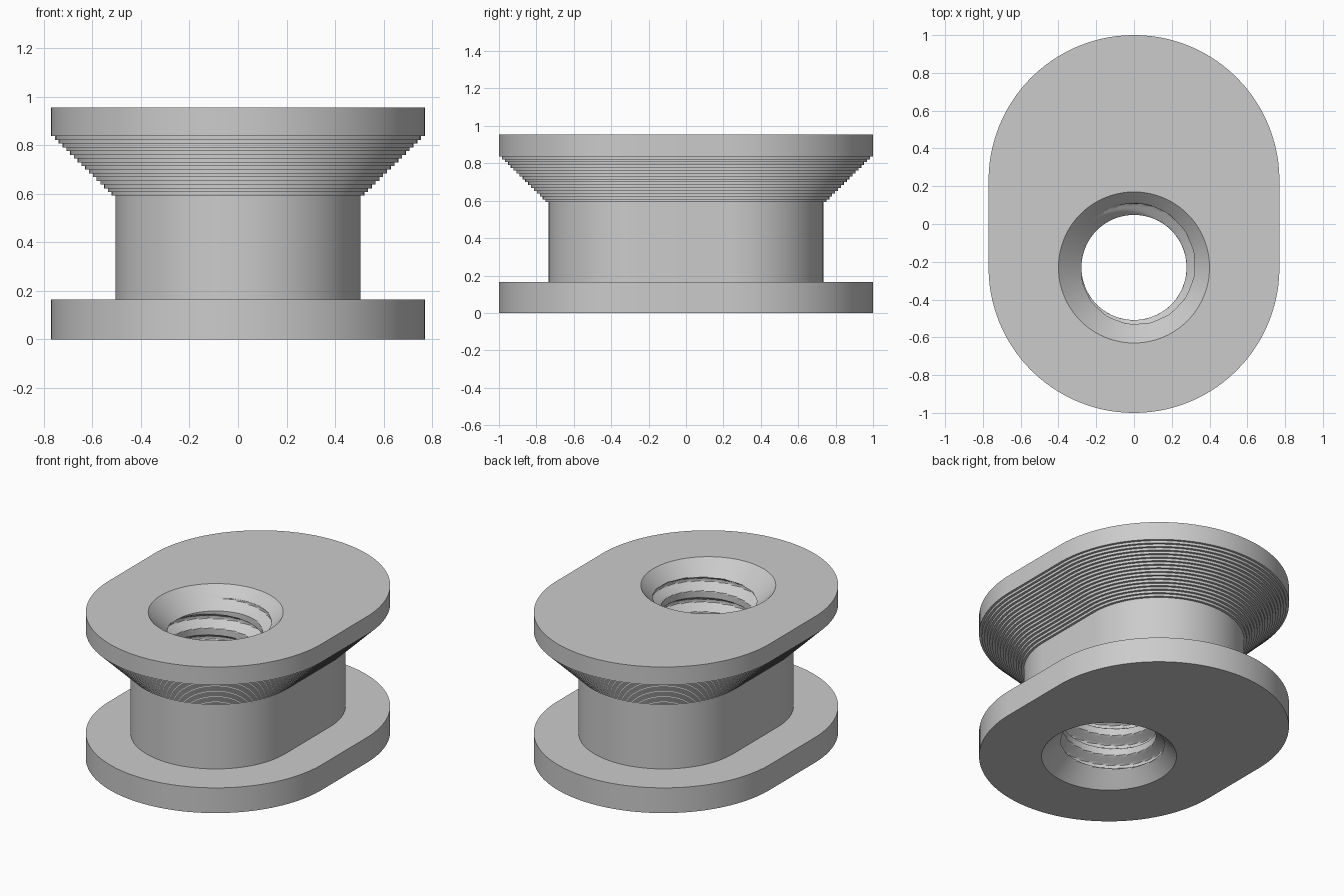
import bpy
import bmesh
import math

cube = bpy.data.objects.get("Cube")
if cube:
    bpy.data.objects.remove(cube, do_unlink=True)

SEGMENTS = 128
HEIGHT, FLANGE_TOP = 0.955, 0.165
COLLAR_BOTTOM, RIM_BOTTOM, STEPS = 0.592, 0.837, 16
NECK_R, RIM_R = 0.505, 0.77
OFFSET = 0.23                      # end-arc centres and bore axis lie at y = +-OFFSET
BORE_R, MOUTH_R, THREAD_DEPTH, PITCH = 0.278, 0.4, 0.06, 0.136
BORE_ROWS = 180

angles = [2 * math.pi * (i + 0.5) / SEGMENTS for i in range(SEGMENTS)]


def oblong_ring(bm, r, z):
    """Stadium outline: two half circles joined by straight sides."""
    return [bm.verts.new((r * math.cos(a),
                          r * math.sin(a) + math.copysign(OFFSET, math.sin(a)), z))
            for a in angles]


def bore_radius(a, z):
    """Right-hand thread groove, opened out by a chamfer at each mouth."""
    centre = 0.887 + PITCH * (a / (2 * math.pi) - 0.25)
    d = abs((z - centre + PITCH / 2) % PITCH - PITCH / 2)
    groove = (0.045 - d) / math.tan(math.radians(30))
    thread = BORE_R + min(max(groove, 0), THREAD_DEPTH)
    return max(thread, MOUTH_R - z, MOUTH_R - (HEIGHT - z))


def bore_ring(bm, z):
    ring = []
    for a in angles:
        r = MOUTH_R if z in (0, HEIGHT) else bore_radius(a, z)
        ring.append(bm.verts.new((r * math.cos(a), r * math.sin(a) - OFFSET, z)))
    return ring


# Outer profile: base flange, neck, stepped collar, top rim
profile = [(RIM_R, 0), (RIM_R, FLANGE_TOP), (NECK_R, FLANGE_TOP), (NECK_R, COLLAR_BOTTOM)]
rise = (RIM_BOTTOM - COLLAR_BOTTOM) / STEPS
for k in range(STEPS):
    r = NECK_R + (RIM_R - NECK_R) * (k + 1) / (STEPS + 1)
    z = COLLAR_BOTTOM + rise * k
    profile += [(r, z), (r, z + rise)]
profile += [(RIM_R, RIM_BOTTOM), (RIM_R, HEIGHT)]

# One closed loft: up the outside, across the top, down the bore, across the bottom
bm = bmesh.new()
rings = [oblong_ring(bm, r, z) for r, z in profile]
rings += [bore_ring(bm, HEIGHT * (1 - j / BORE_ROWS)) for j in range(BORE_ROWS + 1)]
for n, lower in enumerate(rings):
    upper = rings[(n + 1) % len(rings)]
    for i in range(SEGMENTS):
        j = (i + 1) % SEGMENTS
        bm.faces.new((lower[i], lower[j], upper[j], upper[i]))
bmesh.ops.recalc_face_normals(bm, faces=bm.faces)

mesh = bpy.data.meshes.new("threaded_spool")
bm.to_mesh(mesh)
bm.free()
spool = bpy.data.objects.new("threaded_spool", mesh)
bpy.context.collection.objects.link(spool)

# Plain grey finish
grey = bpy.data.materials.new("plain_grey")
grey.use_nodes = True
colour = (0.6, 0.6, 0.6, 1)
grey.diffuse_color = colour
grey.node_tree.nodes["Principled BSDF"].inputs["Base Color"].default_value = colour
mesh.materials.append(grey)

# Smooth walls with crisp rims and steps
bpy.ops.object.select_all(action="DESELECT")
spool.select_set(True)
bpy.context.view_layer.objects.active = spool
bpy.ops.object.shade_smooth_by_angle(angle=math.radians(25))
